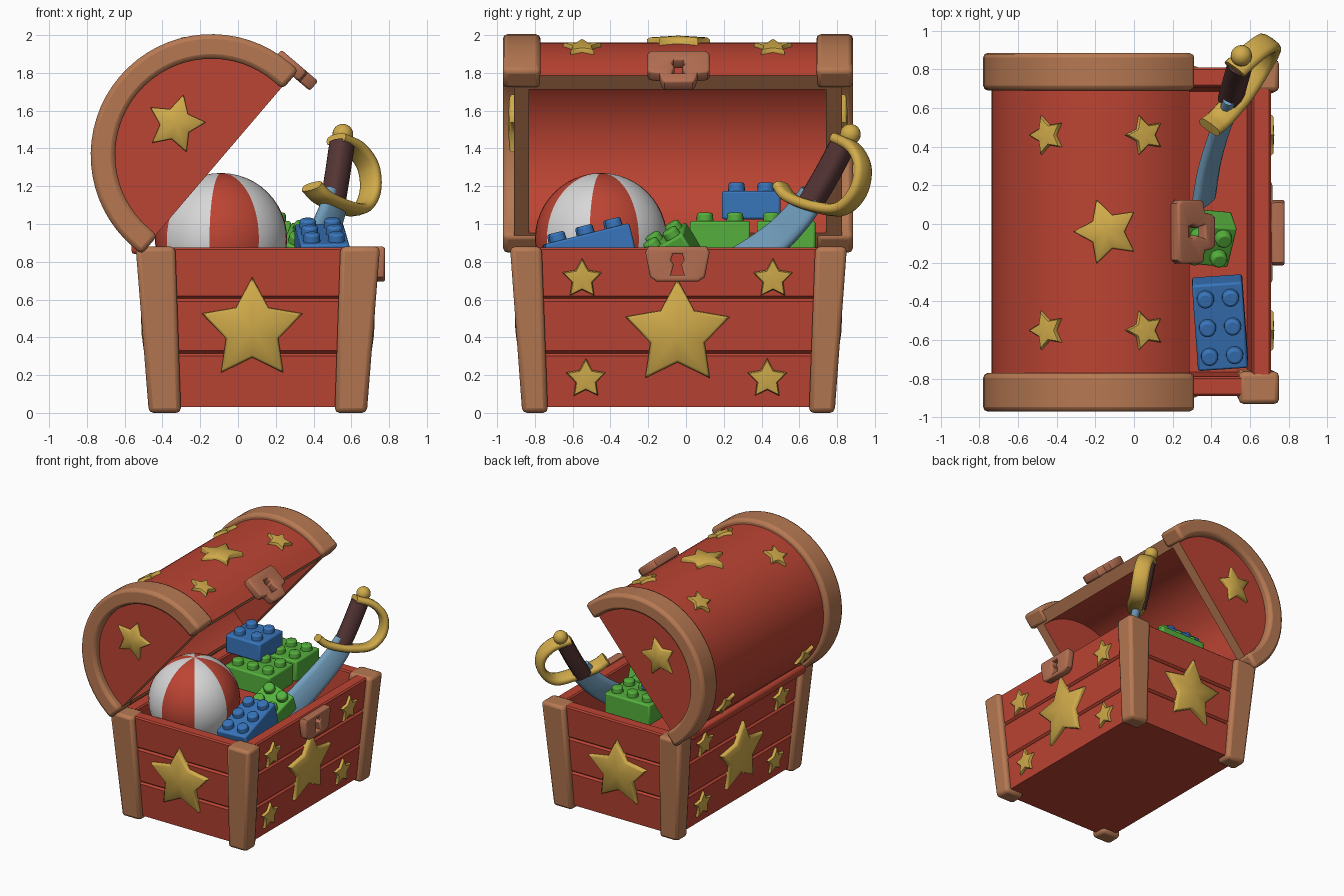
import bpy, bmesh, math
from math import sin, cos, pi, radians
from mathutils import Matrix, Vector

if "Cube" in bpy.data.objects:
    bpy.data.objects.remove(bpy.data.objects["Cube"])


def material(name, rgb):
    m = bpy.data.materials.new(name)
    m.use_nodes = True
    m.diffuse_color = (*rgb, 1)
    m.node_tree.nodes["Principled BSDF"].inputs["Base Color"].default_value = (*rgb, 1)
    return m


RED = material("red paint", (.5, .058, .033))
WOOD = material("tan wood", (.47, .19, .085))
COPPER = material("copper brown", (.46, .16, .085))
GOLD = material("gold", (.64, .41, .07))
WHITE = material("white", (.68, .68, .68))
BLUE = material("toy blue", (.04, .18, .5))
GREEN = material("toy green", (.09, .43, .045))
STEEL = material("pale blue steel", (.17, .35, .52))
GRIP = material("dark brown", (.09, .035, .035))


def finish(name, bm, mats, matrix=None, bevel=0, angle=40):
    """Turn a bmesh into a shaded object."""
    bmesh.ops.recalc_face_normals(bm, faces=bm.faces)
    me = bpy.data.meshes.new(name)
    bm.to_mesh(me)
    bm.free()
    if matrix:
        me.transform(matrix)
    for m in mats:
        me.materials.append(m)
    ob = bpy.data.objects.new(name, me)
    bpy.context.collection.objects.link(ob)
    bpy.ops.object.select_all(action='DESELECT')
    ob.select_set(True)
    bpy.context.view_layer.objects.active = ob
    bpy.ops.object.shade_smooth_by_angle(angle=radians(angle))
    if bevel:
        mod = ob.modifiers.new("soft edges", 'BEVEL')
        mod.width, mod.segments = bevel, 2
    return ob


def loft(bm, rings, caps=True):
    """Join closed rings of points with quads."""
    rows = [[bm.verts.new(p) for p in r] for r in rings]
    n = len(rows[0])
    for a, b in zip(rows, rows[1:]):
        for i in range(n):
            bm.faces.new((a[i], a[(i + 1) % n], b[(i + 1) % n], b[i]))
    if caps:
        bm.faces.new(rows[0])
        bm.faces.new(rows[-1])
    return rows


def frame(origin, right, normal):
    """Matrix with local x = right, local z = normal."""
    n = Vector(normal).normalized()
    r = Vector(right).normalized()
    m = Matrix((r, n.cross(r), n)).transposed().to_4x4()
    return Matrix.Translation(origin) @ m


# ---- chest body: tapered walls with plank grooves, open inside
CX, CY, H = .105, -.04, .88


def half(z, extra=0):
    return .535 + .07 * z / H + extra, .785 + .065 * z / H + extra


def rect(z, inset):
    hx, hy = half(z, -inset)
    return [(CX + sx * hx, CY + sy * hy, z) for sx, sy in ((-1, -1), (1, -1), (1, 1), (-1, 1))]


levels = [(.03, 0)]
for groove in (.315, .605):
    levels += [(groove - .014, 0), (groove, .016), (groove + .014, 0)]
levels += [(.865, 0), (.875, .012), (.875, .09), (.865, .1), (.55, .1)]
bm = bmesh.new()
loft(bm, [rect(z, i) for z, i in levels])
finish("chest_body", bm, [RED], angle=20)

# ---- corner posts
for sx in (-1, 1):
    for sy in (-1, 1):
        rings = []
        for z, w in ((0, .17), (H, .21)):
            hx, hy = half(z, .042)
            rings.append([(CX + sx * (hx - a * w), CY + sy * (hy - b * w), z)
                          for a, b in ((0, 0), (1, 0), (1, .8), (0, .8))])
        bm = bmesh.new()
        loft(bm, rings)
        finish("corner_post", bm, [WOOD], bevel=.025)

# ---- lid frame: local x along the opening, local z out of the dome
LID = Matrix.Translation((-.14, 0, 1.365)) @ Matrix.Rotation(radians(-49.5), 4, 'Y')
STEPS, DROP = 32, -.05


def arc(radius, y, drop=DROP):
    pts = [(radius * cos(pi * i / STEPS), y, radius * sin(pi * i / STEPS)) for i in range(STEPS + 1)]
    return [(radius, y, drop)] + pts + [(-radius, y, drop)]


# hollow lid shell with a wooden rim
bm = bmesh.new()
shells = []
for radius, y0, y1 in ((.597, -.91, .825), (.5, -.83, .74)):
    a, b = [[bm.verts.new(p) for p in arc(radius, y)] for y in (y0, y1)]
    for i in range(len(a) - 1):
        bm.faces.new((a[i], a[i + 1], b[i + 1], b[i]))
    bm.faces.new(a)
    bm.faces.new(b)
    shells.append((a[0], a[-1], b[-1], b[0]))
outer, inner = shells
for i in range(4):
    j = (i + 1) % 4
    bm.faces.new((outer[i], outer[j], inner[j], inner[i])).material_index = 1
finish("lid_shell", bm, [RED, WOOD], LID)

# thick arched bands at both ends
for y0, y1 in ((-.97, -.77), (.69, .885)):
    bm = bmesh.new()
    rows = [[bm.verts.new(p) for p in arc(r, y, -.06)]
            for r, y in ((.64, y0), (.64, y1), (.51, y1), (.51, y0))]
    for k in range(4):
        a, b = rows[k], rows[(k + 1) % 4]
        for i in range(len(a) - 1):
            bm.faces.new((a[i], a[i + 1], b[i + 1], b[i]))
    bm.faces.new([r[0] for r in rows])
    bm.faces.new([r[-1] for r in rows])
    finish("lid_band", bm, [WOOD], LID, bevel=.025)

# hinge bar
bm = bmesh.new()
bmesh.ops.create_cube(bm, size=1, matrix=Matrix.Translation((-.53, CY, .875)) @ Matrix.Diagonal((.07, 1.5, .07, 1)))
finish("hinge_bar", bm, [RED], bevel=.02)


# ---- puffy stars
def star(matrix, size, turn=0):
    def ring(scale, z):
        return [(scale * size * (1 if i % 2 == 0 else .52) * cos(pi / 2 + turn + i * pi / 5),
                 scale * size * (1 if i % 2 == 0 else .52) * sin(pi / 2 + turn + i * pi / 5), z)
                for i in range(10)]
    bm = bmesh.new()
    puff = .015 + size * .09
    rows = loft(bm, [ring(1, -.03), ring(1, puff * .5), ring(.9, puff * .85)], caps=False)
    tip = bm.verts.new((0, 0, puff * 1.15))
    for i in range(10):
        bm.faces.new((rows[-1][i], rows[-1][(i + 1) % 10], tip))
    bm.faces.new(rows[0])
    finish("star", bm, [GOLD], matrix, angle=50)


for s in (-1, 1):
    # long sides: one large star and four small ones
    for y, z, size in ((-.045, .42, .29), (-.55, .71, .11), (.46, .71, .11), (-.53, .18, .11), (.43, .18, .11)):
        star(frame((CX + s * half(z)[0], y, z), (0, s, 0), (s, 0, -.08)), size)
    # short ends: one large star, and one on the lid end
    star(frame((.075, CY + s * half(.44)[1], .44), (-s, 0, 0), (0, s, -.075)), .28)
    star(frame((-.33, -.91 if s < 0 else .825, 1.53), (-s, 0, 0), (0, s, 0)), .16, radians(15 * s))

# stars around the dome, placed by angle
for deg, y, size in ((71, .46, .105), (71, -.55, .105), (121, .46, .105), (121, -.55, .105),
                     (90, -.04, .175), (208, .44, .105), (208, -.6, .105)):
    a = radians(deg)
    n = Vector((cos(a), 0, sin(a)))
    star(frame(Vector((-.14, y, 1.365)) + n * .597, (0, 1, 0), n), size)


# ---- latch plates with a keyhole
def plate(name, outline, hole, matrix):
    cu = bpy.data.curves.new(name, 'CURVE')
    cu.dimensions, cu.fill_mode = '2D', 'BOTH'
    cu.extrude, cu.bevel_depth, cu.bevel_resolution, cu.offset = .02, .014, 2, -.014
    for pts in (outline, hole):
        sp = cu.splines.new('POLY')
        sp.points.add(len(pts) - 1)
        for p, q in zip(sp.points, pts):
            p.co = (*q, 0, 1)
        sp.use_cyclic_u = True
    tmp = bpy.data.objects.new(name, cu)
    bpy.context.collection.objects.link(tmp)
    me = bpy.data.meshes.new_from_object(tmp.evaluated_get(bpy.context.evaluated_depsgraph_get()))
    bpy.data.objects.remove(tmp)
    bm = bmesh.new()
    bm.from_mesh(me)
    bmesh.ops.remove_doubles(bm, verts=bm.verts, dist=.0005)
    for f in bm.faces:
        f.material_index = 0
    finish(name, bm, [COPPER], matrix)


def mirrored(right_side):
    return right_side + [(-x, y) for x, y in reversed(right_side)]


keyhole = mirrored([(.035, -.06), (.02, -.005), (.035, .02), (.025, .05)])
plate("lock_plate", mirrored([(.11, -.095), (.145, -.07), (.17, .06), (.155, .09)]), keyhole,
      frame((.745, -.045, .79), (0, 1, 0), (1, 0, 0)))
plate("lid_latch", mirrored([(.075, -.13), (.09, -.11), (.1, -.06), (.155, -.05), (.165, -.03), (.165, .1), (.145, .125)]),
      keyhole, LID @ frame((.63, -.04, -.045), (0, 1, 0), (1, 0, 0)))

# ---- striped ball
bm = bmesh.new()
bmesh.ops.create_uvsphere(bm, u_segments=40, v_segments=24, radius=.35)
for f in bm.faces:
    c = f.calc_center_median()
    f.material_index = int((math.atan2(c.y, c.x) % (2 * pi)) // (pi / 4)) % 2
finish("ball", bm, [RED, WHITE], Matrix.Translation((-.09, -.45, .92)) @ Matrix.Rotation(radians(-100), 4, 'Z'))


# ---- toy bricks
def brick(mat, loc, size, nx, ny, rot=(0, 0, 0)):
    sx, sy, sz = size
    bm = bmesh.new()
    bmesh.ops.create_cube(bm, size=1, matrix=Matrix.Diagonal((sx, sy, sz, 1)))
    for i in range(nx):
        for j in range(ny):
            pos = ((i + .5) / nx - .5) * sx, ((j + .5) / ny - .5) * sy, sz / 2 + .015
            bmesh.ops.create_cone(bm, cap_ends=True, segments=16, radius1=.046, radius2=.042,
                                  depth=.06, matrix=Matrix.Translation(pos))
    m = Matrix.Translation(loc)
    for ang, axis in zip(rot, 'XYZ'):
        m = m @ Matrix.Rotation(radians(ang), 4, axis)
    finish("toy_brick", bm, [mat], m, bevel=.012)


brick(BLUE, (.445, -.51, .86), (.26, .46, .18), 2, 3, (14, 0, 4))
brick(GREEN, (.37, -.07, .85), (.26, .24, .17), 2, 2, (32, 10, -12))
brick(GREEN, (.07, .18, .93), (.42, .32, .17), 3, 2)
brick(GREEN, (.07, .53, .93), (.42, .31, .17), 3, 2)
brick(BLUE, (-.09, .345, 1.1), (.32, .31, .15), 2, 2)


# ---- sword: flat rounded section swept along a smooth path
def sweep(name, mat, points, widths, thick, side):
    side = Vector(side).normalized()
    p = [Vector(q) for q in points]
    p = [2 * p[0] - p[1]] + p + [2 * p[-1] - p[-2]]
    path = []
    for k in range(1, len(p) - 2):
        a, b, c, d = p[k - 1:k + 3]
        for s in range(6):
            t = s / 6
            path.append(.5 * (2 * b + (c - a) * t + (2 * a - 5 * b + 4 * c - d) * t ** 2
                              + (3 * b - a - 3 * c + d) * t ** 3))
    path.append(p[-2])
    rings = []
    for i, c in enumerate(path):
        tan = path[min(i + 1, len(path) - 1)] - path[max(i - 1, 0)]
        out = side.cross(tan).normalized()
        w = widths[0] + (widths[1] - widths[0]) * i / (len(path) - 1)
        ring = []
        for j in range(12):
            x, y = cos(j * pi / 6), sin(j * pi / 6)
            x, y = [math.copysign(abs(v) ** .7, v) for v in (x, y)]
            ring.append(c + side * x * thick / 2 + out * y * w / 2)
        rings.append(ring)
    bm = bmesh.new()
    loft(bm, rings)
    finish(name, bm, [mat], angle=60)


ACROSS = (-.79, .57, -.2)
sweep("sword_blade", STEEL, [(.36, .12, .7), (.39, .3, .8), (.44, .47, .92), (.49, .59, 1.04), (.52, .67, 1.15)],
      (.22, .17), .07, ACROSS)
sweep("sword_grip", GRIP, [(.5, .65, 1.1), (.525, .74, 1.25), (.55, .83, 1.42)], (.13, .13), .12, ACROSS)
sweep("sword_guard", GOLD, [(.39, .5, 1.2), (.45, .55, 1.14), (.56, .68, 1.09), (.65, .82, 1.08), (.7, .91, 1.17),
                            (.69, .935, 1.3), (.62, .89, 1.4), (.52, .8, 1.45)], (.06, .06), .13, ACROSS)
bm = bmesh.new()
bmesh.ops.create_uvsphere(bm, u_segments=20, v_segments=12, radius=.055)
finish("sword_pommel", bm, [GOLD], Matrix.Translation((.555, .87, 1.475)))
